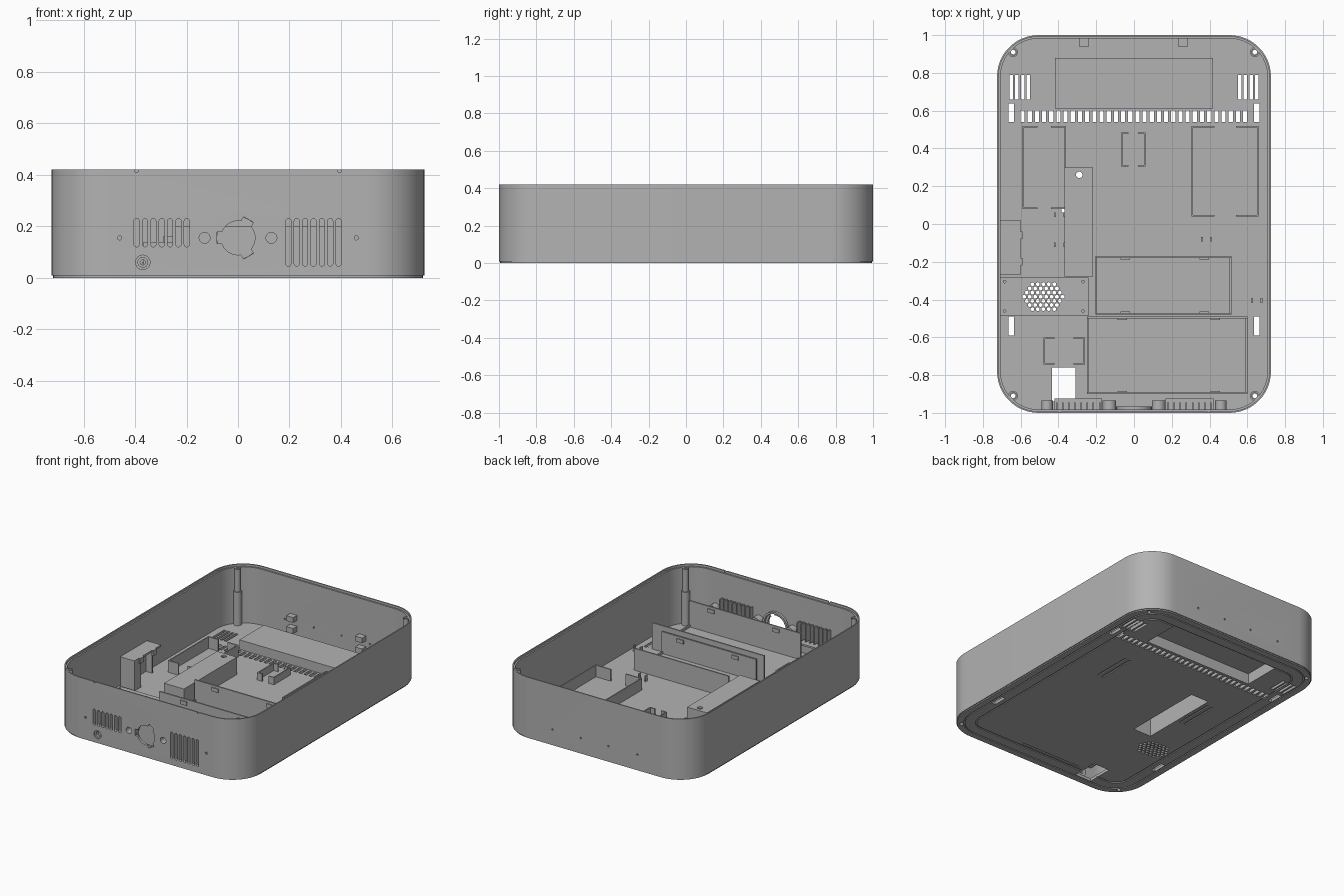
import bpy, bmesh, math

cube = bpy.data.objects.get("Cube")
if cube:
    bpy.data.objects.remove(cube, do_unlink=True)

grey = bpy.data.materials.new("grey_plastic")
grey.use_nodes = True
COLOUR = (0.45, 0.45, 0.45, 1)
grey.diffuse_color = COLOUR
grey.node_tree.nodes["Principled BSDF"].inputs["Base Color"].default_value = COLOUR


# ---------- helpers ----------
def loft(bm, rings, closed=False):
    """Skin a list of equal point rings; cap the ends or close the loop."""
    vs = [[bm.verts.new(p) for p in ring] for ring in rings]
    n = len(vs[0])
    pairs = list(zip(vs, vs[1:])) + ([(vs[-1], vs[0])] if closed else [])
    faces = [bm.faces.new((a[i], a[(i + 1) % n], b[(i + 1) % n], b[i]))
             for a, b in pairs for i in range(n)]
    if not closed:
        faces += [bm.faces.new(vs[0]), bm.faces.new(vs[-1])]
    bmesh.ops.recalc_face_normals(bm, faces=faces)


def place(pts, w, axis):
    return [(u, v, w) if axis == "z" else (u, w, v) for u, v in pts]


def prism(bm, pts, lo, hi, axis="z"):
    loft(bm, [place(pts, lo, axis), place(pts, hi, axis)])


def circle(u, v, r, n=24, turn=0.0):
    return [(u + r * math.cos(turn + math.tau * i / n),
             v + r * math.sin(turn + math.tau * i / n)) for i in range(n)]


def rect(u0, u1, v0, v1):
    return [(u0, v0), (u1, v0), (u1, v1), (u0, v1)]


def capsule(u, v0, v1, r, n=8):
    top = [(u + r * math.cos(math.pi * i / n), v1 - r + r * math.sin(math.pi * i / n)) for i in range(n + 1)]
    return top + [(2 * u - a, v0 + v1 - b) for a, b in top]


def rounded(inset, n=12):
    hx, hy, r = 0.725 - inset, 1 - inset, 0.22 - inset
    pts = []
    for k, (sx, sy) in enumerate(((1, 1), (-1, 1), (-1, -1), (1, -1))):
        for i in range(n + 1):
            a = math.pi / 2 * (k + i / n)
            pts.append((sx * (hx - r) + r * math.cos(a), sy * (hy - r) + r * math.sin(a)))
    return pts


def tube(bm, u, v, ro, ri, lo, hi, axis):
    loft(bm, [place(circle(u, v, r), w, axis)
              for r, w in ((ro, lo), (ro, hi), (ri, hi), (ri, lo))], closed=True)


def finish(bm, name, smooth=False):
    mesh = bpy.data.meshes.new(name)
    bm.to_mesh(mesh)
    bm.free()
    ob = bpy.data.objects.new(name, mesh)
    bpy.context.collection.objects.link(ob)
    mesh.materials.append(grey)
    if smooth:
        shade(ob)
    return ob


def shade(ob):
    bpy.ops.object.select_all(action="DESELECT")
    ob.select_set(True)
    bpy.context.view_layer.objects.active = ob
    bpy.ops.object.shade_smooth_by_angle(angle=math.radians(30))


def cut(ob, bm):
    cutter = finish(bm, "cutter")
    cutter.hide_render = True
    mod = ob.modifiers.new("cut", "BOOLEAN")
    mod.operation, mod.solver, mod.object = "DIFFERENCE", "EXACT", cutter
    bpy.ops.object.select_all(action="DESELECT")
    bpy.context.view_layer.objects.active = ob
    ob.select_set(True)
    bpy.ops.object.modifier_apply(modifier=mod.name)
    bpy.data.objects.remove(cutter, do_unlink=True)


def boxes(name, items):
    bm = bmesh.new()
    for x0, x1, y0, y1, z0, z1 in items:
        prism(bm, rect(x0, x1, y0, y1), z0, z1)
    return finish(bm, name)


# ---------- shell: grooved underside, outer wall, lipped rim, floor ----------
FLOOR = 0.02
bm = bmesh.new()
profile = [(.13, 0), (.13, .006), (.12, .006), (.12, 0), (.055, 0), (.055, .006), (.047, .006), (.047, 0),
           (.006, 0), (.006, .008), (0, .008), (0, .42), (.008, .42), (.008, .405), (.018, .405), (.018, FLOOR)]
loft(bm, [place(rounded(d), z, "z") for d, z in profile])
shell = finish(bm, "case_shell")

# floor openings
bm = bmesh.new()
floor_cuts = [rect(-.435, -.31, -.94, -.76), rect(-.41, .41, .62, .87), rect(-.36, -.225, -.27, .29),
              rect(-.385, -.367, .06, .08)]
for i in range(32):
    x = -.59 + i * .038
    floor_cuts.append(rect(x - .011, x + .011, .54, .60))
for s in (-1, 1):
    for i in range(4):
        x = s * (.56 + i * .03)
        floor_cuts.append(rect(x - .009, x + .009, .66, .79))
    for y in (-.54, .59):
        floor_cuts.append(rect(s * .65 - .015, s * .65 + .015, y - .049, y + .049))
    for y in (-.91, .91):
        floor_cuts.append(circle(s * .64, y, .012, 16))
hexes = []
for row in range(7):
    count = 8 - abs(row - 3)
    for i in range(count):
        hexes.append(circle(-.48 + (i - (count - 1) / 2) * .029, -.385 + (row - 3) * .022, .011, 6, math.pi / 6))
for pts in floor_cuts + hexes:
    prism(bm, pts, -.05, .035)
cut(shell, bm)

# shallow grooves under the floor
bm = bmesh.new()
for pts in (rect(.335, .35, .1, .37), rect(.37, .385, .1, .37), rect(-.40, -.385, -.02, .25),
            rect(-.435, -.42, -.02, .25), rect(-.27, .19, -.855, -.845)):
    prism(bm, pts, -.02, .007)
cut(shell, bm)

# front wall openings, back pinholes and rim notches
bm = bmesh.new()
vents = []
for i in range(7):
    vents.append((-.394 + i * .0325, .12))
    vents.append((.196 + i * .0325, .045))
for x, z0 in vents:
    prism(bm, capsule(x, z0, .23, .010), -1.05, -.97, "y")
for s in (-1, 1):
    prism(bm, circle(s * .13, .155, .021), -1.05, -.97, "y")
    prism(bm, circle(s * .46, .155, .008, 12), -1.05, -.97, "y")
    prism(bm, rect(s * .395 - .006, s * .395 + .006, .412, .45), -1.05, -.97, "y")
prism(bm, circle(-.37, .06, .028), -1.05, -.97, "y")
prism(bm, circle(0, .155, .066, 40), -1.05, -.97, "y")
for x in (-.33, -.11, .10, .316):
    prism(bm, circle(x, .11, .006, 10), .95, 1.05, "y")
cut(shell, bm)
for deg in (60, 180, 300):  # key slots around the round opening
    bm = bmesh.new()
    c, s = math.cos(math.radians(deg)), math.sin(math.radians(deg))
    prism(bm, [(c * r - s * t, .155 + s * r + c * t)
               for r, t in ((.04, -.022), (.082, -.022), (.082, .022), (.04, .022))], -1.05, -.97, "y")
    cut(shell, bm)
shade(shell)

# ---------- corner screw posts ----------
bm = bmesh.new()
for sx in (-1, 1):
    for sy in (-1, 1):
        tube(bm, sx * .64, sy * .91, .026, .012, .012, .25, "z")
        tube(bm, sx * .64, sy * .91, .019, .012, .25, .405, "z")
finish(bm, "corner_posts", True)

# ---------- bosses behind the front wall ----------
bm = bmesh.new()
for s in (-1, 1):
    tube(bm, s * .13, .155, .036, .021, -.985, -.935, "y")
    tube(bm, s * .46, .155, .030, .008, -.985, -.935, "y")
tube(bm, 0, .155, .095, .082, -.985, -.965, "y")
tube(bm, -.37, .06, .04, .019, -.99, -.955, "y")
tube(bm, -.37, .06, .0195, .010, -.975, -.95, "y")
finish(bm, "front_bosses", True)

# fins and rails of the front vents
fins = []
for x0, z0 in ((-.41, .12), (.18, .045)):
    for i in range(8):
        x = x0 + i * .0325
        fins.append((x - .004, x + .004, -.985, -.945, z0, .235))
    fins.append((x0 - .012, x0 + .24, -.985, -.925, z0 - .02, z0 - .008))
boxes("vent_fins", fins)

# ---------- hollow covers over the underside pockets ----------
def cover(name, x0, x1, y0, y1, h, holes=()):
    ob = boxes(name, [(x0 - .008, x1 + .008, y0 - .008, y1 + .008, FLOOR - .002, h)])
    pocket = bmesh.new()
    prism(pocket, rect(x0, x1, y0, y1), -.01, h - .012)
    cut(ob, pocket)
    for x, y, r in holes:
        drill = bmesh.new()
        prism(drill, circle(x, y, r), h - .05, h + .05)
        cut(ob, drill)


cover("rear_pocket_cover", -.41, .41, .62, .87, .085)
cover("long_pocket_cover", -.36, -.225, -.27, .29, .14, [(-.29, .26, .017)])

# ---------- speaker plate with grille ----------
plate = boxes("grille_plate", [(-.708, -.24, -.488, -.282, FLOOR - .002, .032)])
bm = bmesh.new()
for pts in hexes + [circle(x, y, .007, 10) for x in (-.685, -.27) for y in (-.46, -.305)]:
    prism(bm, pts, FLOOR - .01, .05)
cut(plate, bm)


# ---------- component pens on the floor ----------
def pen(name, x0, x1, y0, y1, h, arm, t=.008, side=None):
    """Side walls with short returns at the corners, leaving gaps front and back."""
    side = h if side is None else side
    items = [(x0, x0 + t, y0, y1, FLOOR, side), (x1 - t, x1, y0, y1, FLOOR, side)]
    for y in (y0, y1 - t):
        items += [(x0, x0 + arm, y, y + t, FLOOR, h), (x1 - arm, x1, y, y + t, FLOOR, h)]
    boxes(name, items)


pen("right_pen", -.59, -.36, .08, .52, .10, .08)
pen("left_pen", .305, .66, .04, .52, .10, .12)
pen("middle_pen", -.07, .06, .305, .485, .07, .04)
pen("front_pen", -.48, -.26, -.745, -.60, .06, .06)


def board_slot(name, x0, x1, y0, y1, h):
    """Two tall walls with low sides and small retaining clips."""
    items = [(x, x + .01, y0, y1, FLOOR, .035) for x in (x0, x1 - .01)]
    items += [(x0, x1, y, y + .01, FLOOR, h) for y in (y0, y1 - .01)]
    for f in (.22, .8):
        x = x0 + f * (x1 - x0)
        items += [(x - .025, x + .025, y, y + .012, h - .04, h - .015) for y in (y0 + .005, y1 - .017)]
    boxes(name, items)


board_slot("front_board_slot", -.25, .60, -.90, -.49, .20)
board_slot("middle_board_slot", -.205, .515, -.48, -.17, .17)

# ---------- side bracket, rear hooks and cable clips ----------
boxes("side_bracket", [(-.71, -.60, -.27, .02, .215, .228), (-.71, -.60, -.27, -.26, FLOOR, .22),
                       (-.71, -.66, .01, .02, FLOOR, .22), (-.605, -.59, -.08, -.04, .19, .228),
                       (-.605, -.59, -.22, -.18, .19, .228), (-.61, -.60, -.27, -.20, FLOOR, .22)])
boxes("rear_hooks", [(x - .027, x + .027, .94, .985, z, z + .035) for x in (-.265, .26) for z in (.05, .125)])
boxes("cable_clips", [(x + d - .004, x + d + .004, y - .012, y + .012, FLOOR, .06)
                      for x, y in ((-.395, .05), (-.395, -.11), (.385, -.08), (.65, -.405)) for d in (-.025, .025)])
